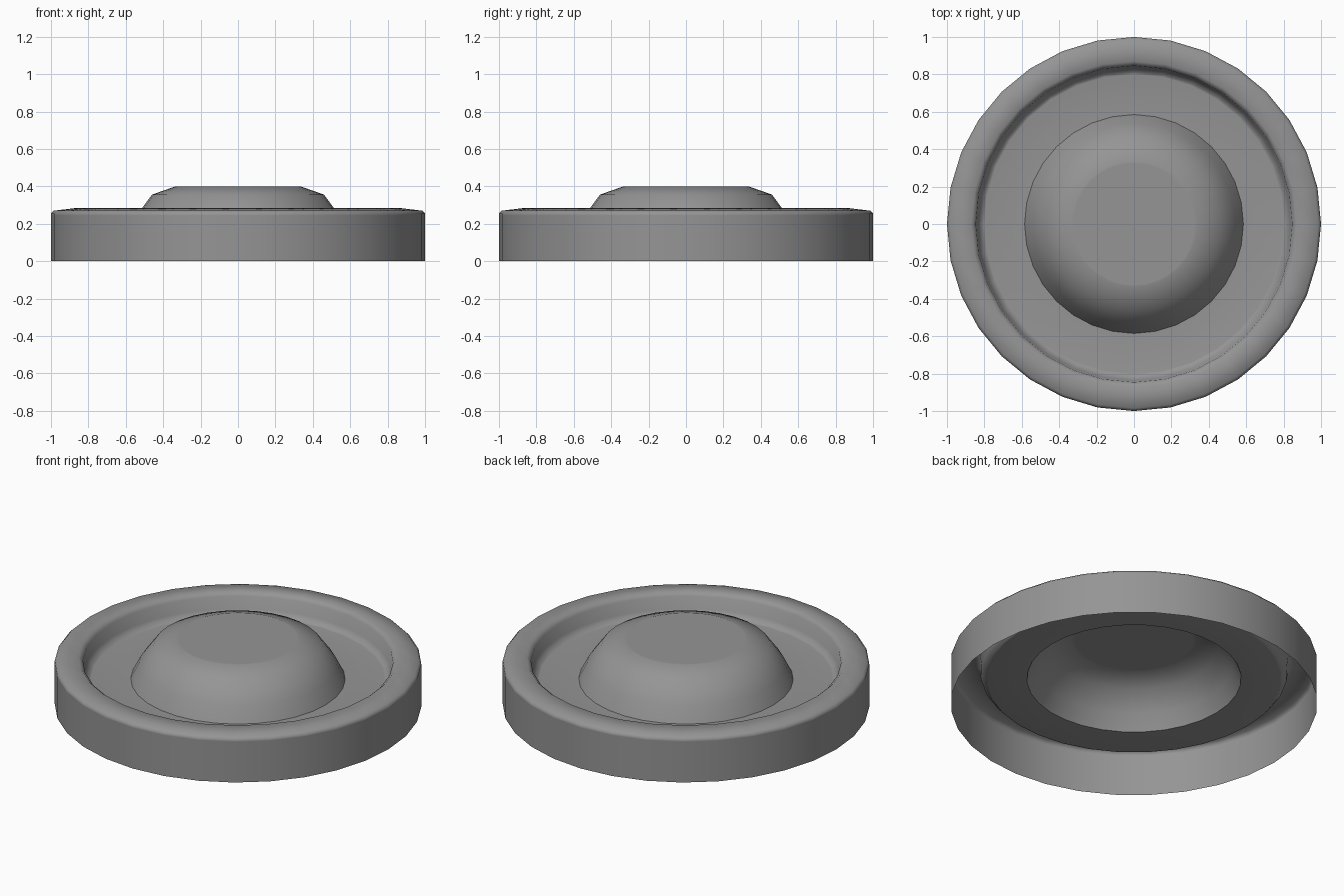
import bpy, bmesh, math

if "Cube" in bpy.data.objects:
    bpy.data.objects.remove(bpy.data.objects["Cube"])

SIDES = 32


def lathe(name, profile, smooth_angle, material):
    """Spin an (r, z) profile, listed from outside to inside, and cap its inner end."""
    bm = bmesh.new()
    rings = []
    for r, z in profile:
        rings.append([bm.verts.new((r * math.cos(2 * math.pi * i / SIDES),
                                    r * math.sin(2 * math.pi * i / SIDES), z))
                      for i in range(SIDES)])
    for a, b in zip(rings, rings[1:]):
        for i in range(SIDES):
            j = (i + 1) % SIDES
            bm.faces.new((a[i], a[j], b[j], b[i]))
    bm.faces.new(rings[-1])
    mesh = bpy.data.meshes.new(name)
    bm.to_mesh(mesh)
    bm.free()
    mesh.materials.append(material)
    obj = bpy.data.objects.new(name, mesh)
    bpy.context.collection.objects.link(obj)
    bpy.ops.object.select_all(action='DESELECT')
    obj.select_set(True)
    bpy.context.view_layer.objects.active = obj
    bpy.ops.object.shade_smooth_by_angle(angle=math.radians(smooth_angle))
    return obj


dark_grey = bpy.data.materials.new("dark_grey")
dark_grey.diffuse_color = (0.3, 0.3, 0.3, 1)
dark_grey.use_nodes = True
dark_grey.node_tree.nodes["Principled BSDF"].inputs["Base Color"].default_value = dark_grey.diffuse_color

# outer wall and rounded rim
rim = [(1.0, 0.0), (1.0, 0.245), (1.0, 0.255), (0.985, 0.27), (0.87, 0.284)]
# inner lip dropping to the recessed floor, with a support ring keeping the floor flat
lip = [(0.846, 0.262), (0.836, 0.19), (0.81, 0.16), (0.80, 0.158)]
# central raised dome, with a support ring keeping its top flat
dome = [(0.585, 0.158), (0.54, 0.247), (0.46, 0.356), (0.335, 0.40), (0.325, 0.40)]

# thin shell, open underneath
lathe("domed_cap_shell", rim + lip + dome, 55, dark_grey)
